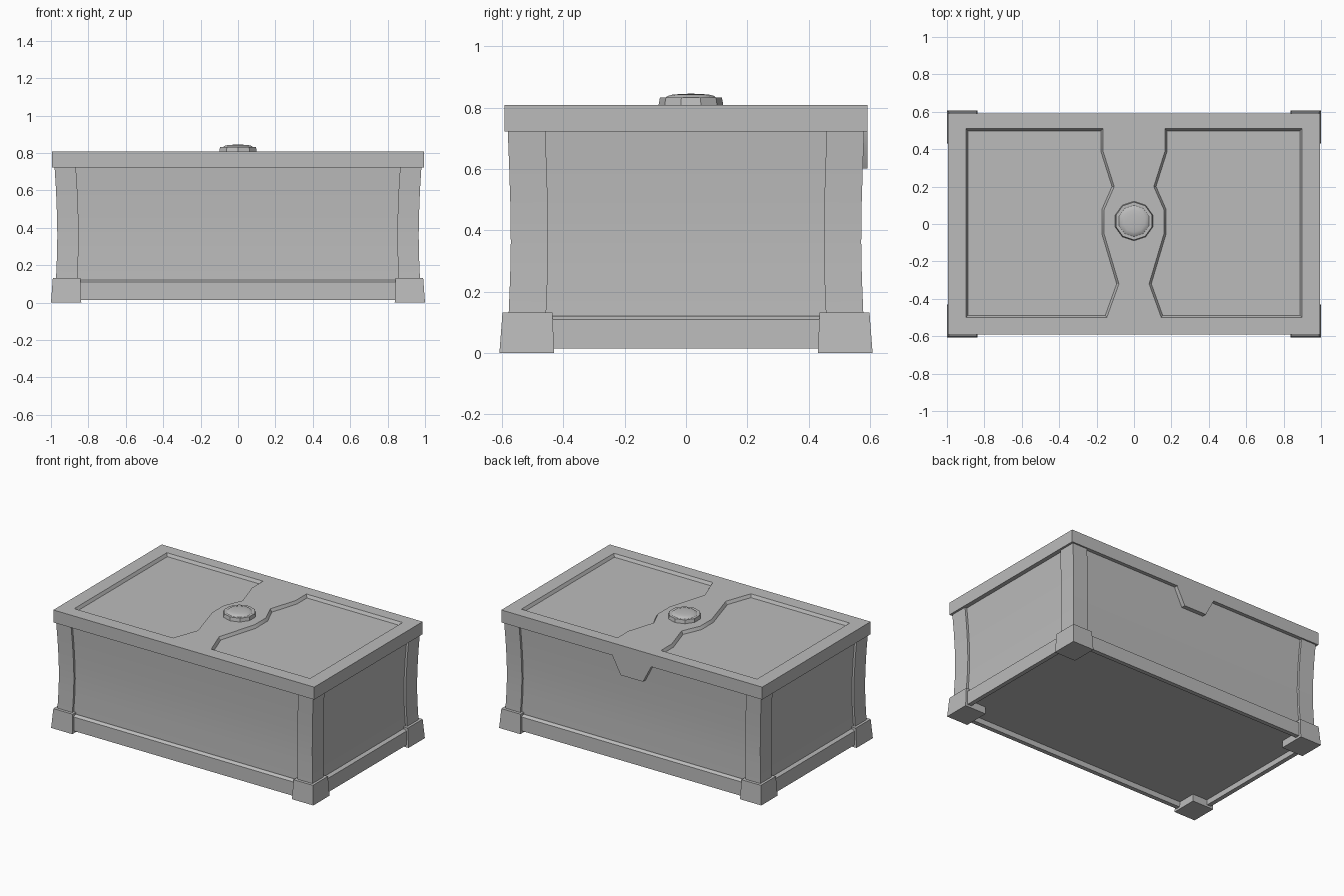
import bpy, bmesh, math

cube = bpy.data.objects.get("Cube")
if cube:
    bpy.data.objects.remove(cube, do_unlink=True)

stone = bpy.data.materials.new("grey stone")
stone.use_nodes = True
stone.diffuse_color = (0.5, 0.5, 0.5, 1)
stone.node_tree.nodes["Principled BSDF"].inputs["Base Color"].default_value = (0.5, 0.5, 0.5, 1)
parts = []


def rect(x0, x1, y0, y1, z):
    return [(x0, y0, z), (x1, y0, z), (x1, y1, z), (x0, y1, z)]


def loft(name, rings, edit=None):
    """Closed solid through a stack of rings, capped at both ends."""
    bm = bmesh.new()
    loops = [[bm.verts.new(p) for p in ring] for ring in rings]
    n = len(loops[0])
    for a, b in zip(loops, loops[1:]):
        for i in range(n):
            j = (i + 1) % n
            bm.faces.new((a[i], a[j], b[j], b[i]))
    bm.faces.new(loops[0])
    bm.faces.new(loops[-1])
    bmesh.ops.recalc_face_normals(bm, faces=bm.faces)
    if edit:
        edit(bm)
    mesh = bpy.data.meshes.new(name)
    bm.to_mesh(mesh)
    bm.free()
    obj = bpy.data.objects.new(name, mesh)
    bpy.context.collection.objects.link(obj)
    parts.append(obj)
    return obj


def inset_bottom(*steps):
    def edit(bm):
        bm.normal_update()
        face = min(bm.faces, key=lambda f: f.normal.z)
        for thickness, depth in steps:
            bmesh.ops.inset_region(bm, faces=[face], thickness=thickness,
                                   depth=depth, use_even_offset=True)
    return edit


# Gently waisted profile shared by body and pillars: height, half width, half depth
waist = [(0.10, 0.974, 0.579), (0.25, 0.968, 0.573), (0.36, 0.966, 0.571),
         (0.47, 0.968, 0.572), (0.60, 0.973, 0.576), (0.73, 0.981, 0.581)]

STEP = 0.015
loft("body", [rect(STEP - x, x - STEP, STEP - y, y - STEP, z) for z, x, y in waist])

# Base rail with chamfered top and recessed underside
loft("base_rail", [rect(-x, x, -y, y, z) for z, x, y in
                   [(0.015, 0.983, 0.590), (0.11, 0.981, 0.588), (0.12, 0.966, 0.573)]],
     inset_bottom((0.03, 0), (0.002, -0.035)))

# Corner pillars and feet
for sx, side in ((-1, "right"), (1, "left")):
    for sy, end in ((-1, "front"), (1, "back")):
        loft(f"{end}_{side}_pillar",
             [rect(sx * (x - 0.114), sx * x, sy * (y - 0.122), sy * y, z)
              for z, x, y in waist])
        loft(f"{end}_{side}_foot",
             [rect(sx * 0.838, sx, sy * 0.43, sy * 0.608, 0),
              rect(sx * 0.842, sx * 0.99, sy * 0.435, sy * 0.598, 0.132)])

# Lid with two sunken panels
lid = loft("lid", [rect(-0.995, 0.995, -0.591, 0.591, z) for z in (0.722, 0.808)])
outline = [(-0.90, 0.51), (-0.165, 0.51), (-0.165, 0.39), (-0.105, 0.20),
           (-0.16, 0.075), (-0.16, -0.05), (-0.08, -0.32), (-0.145, -0.50), (-0.90, -0.50)]
for s in (1, -1):
    cutter = loft("panel_cutter", [[(s * x, y, z) for x, y in outline]
                                   for z in (0.809, 0.85)], inset_bottom((0.012, 0.021)))
    parts.remove(cutter)
    cutter.hide_render = True
    mod = lid.modifiers.new("panel", "BOOLEAN")
    mod.operation, mod.solver, mod.object = "DIFFERENCE", "EXACT", cutter
    bpy.context.view_layer.update()
    deps = bpy.context.evaluated_depsgraph_get()
    carved = bpy.data.meshes.new_from_object(lid.evaluated_get(deps))
    lid.modifiers.clear()
    lid.data = carved
    bpy.data.objects.remove(cutter, do_unlink=True)

# Catch hanging from the back of the lid
loft("back_catch", [[(-0.145, y, 0.73), (-0.145, y, 0.715), (-0.085, y, 0.602),
                     (0.085, y, 0.602), (0.145, y, 0.715), (0.145, y, 0.73)]
                    for y in (0.55, 0.591)])

# Ten-sided boss with a shallow dome
SIDES = 10
loft("lid_boss", [[(r * math.sin(math.tau * i / SIDES),
                    0.016 + r * math.cos(math.tau * i / SIDES), z) for i in range(SIDES)]
                  for r, z in [(0.107, 0.80), (0.101, 0.832), (0.083, 0.832),
                               (0.075, 0.838), (0.060, 0.842), (0.035, 0.844), (0.01, 0.845)]])

# Colour and shading
bpy.ops.object.select_all(action="DESELECT")
for obj in parts:
    obj.data.materials.clear()
    obj.data.materials.append(stone)
    obj.select_set(True)
bpy.context.view_layer.objects.active = lid
bpy.ops.object.shade_smooth_by_angle(angle=math.radians(30))
